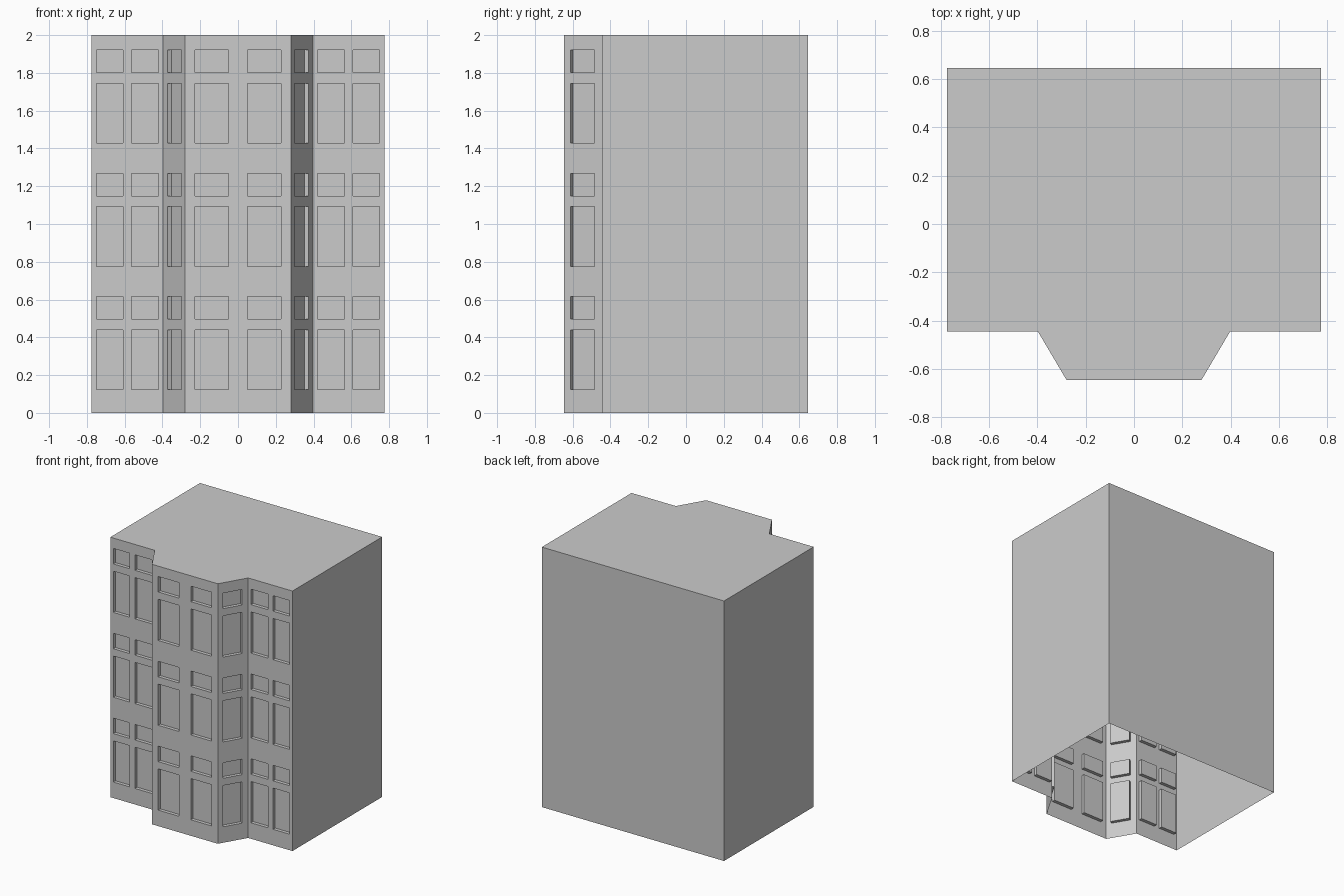
import bpy, bmesh
from mathutils import Vector

if "Cube" in bpy.data.objects:
    bpy.data.objects.remove(bpy.data.objects["Cube"])

W, BACK, WING, BAY = 0.775, 0.645, -0.445, -0.645   # half width, y of back / wing wall / bay front
HEIGHT, RECESS = 2.0, 0.026

# Window rows: a tall and a short window on each of three floors
rows = []
for f in range(3):
    z = f * 0.6525
    rows += [(0.123 + z, 0.44 + z), (0.496 + z, 0.615 + z)]

bm = bmesh.new()
panes = []

def quad(*pts):
    return bm.faces.new([bm.verts.new(p) for p in pts])

def wall(a, b, windows):
    """Wall from a to b on plan; windows are (start, end) distances along it."""
    a, b = Vector((*a, 0)), Vector((*b, 0))
    length = (b - a).length
    d = (b - a) / length
    us = [0] + [u for w in windows for u in w] + [length]
    zs = [0] + [z for r in rows for z in r] + [HEIGHT]
    if not windows:
        zs = [0, HEIGHT]
    up = Vector((0, 0, 1))
    for i, (u0, u1) in enumerate(zip(us, us[1:])):
        for j, (z0, z1) in enumerate(zip(zs, zs[1:])):
            face = quad(a + d*u0 + up*z0, a + d*u1 + up*z0,
                        a + d*u1 + up*z1, a + d*u0 + up*z1)
            if i % 2 and j % 2:
                panes.append(face)

# Footprint, counter-clockwise, starting at the front left corner
plan = [(-W, WING), (-0.398, WING), (-0.28, BAY), (0.28, BAY),
        (0.398, WING), (W, WING), (W, BACK), (-W, BACK)]
left_wing = [(0.026, 0.165), (0.21, 0.353)]
right_wing = [(0.377 - e, 0.377 - s) for s, e in reversed(left_wing)]
layout = [left_wing, [(0.047, 0.192)], [(0.052, 0.23), (0.33, 0.508)],
          [(0.040, 0.185)], right_wing, [], [], []]
for i, windows in enumerate(layout):
    wall(plan[i], plan[(i + 1) % len(plan)], windows)

# Flat roof; the underside is open
quad(*[(x, y, HEIGHT) for x, y in plan])

# Push the window panes into the walls
bm.normal_update()
for face in panes:
    shift = -face.normal * RECESS
    outer = [v.co.copy() for v in face.verts]
    inner = [p + shift for p in outer]
    for v, p in zip(face.verts, inner):
        v.co = p
    for k in range(4):
        n = (k + 1) % 4
        quad(outer[k], outer[n], inner[n], inner[k])

bmesh.ops.remove_doubles(bm, verts=bm.verts[:], dist=0.0005)
mesh = bpy.data.meshes.new("building")
bm.to_mesh(mesh)
bm.free()
bpy.context.collection.objects.link(bpy.data.objects.new("building", mesh))
